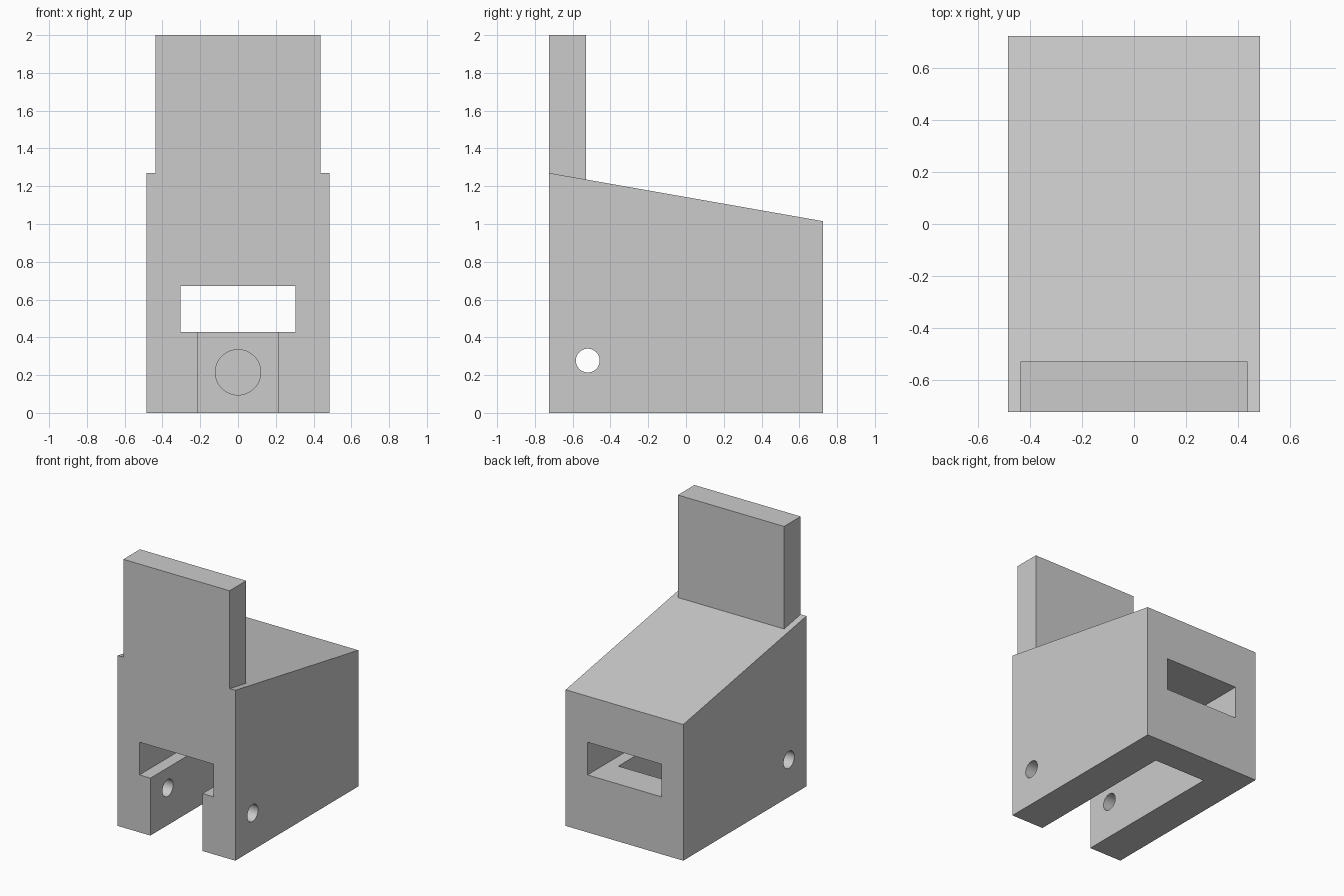
import bpy
import math
from mathutils import Matrix

cube = bpy.data.objects.get("Cube")
if cube:
    bpy.data.objects.remove(cube, do_unlink=True)

import bmesh

HALF_X, HALF_Y = 0.485, 0.725

grey = bpy.data.materials.new("plain grey")
grey.use_nodes = True
colour = (0.6, 0.6, 0.6, 1)
grey.diffuse_color = colour
grey.node_tree.nodes["Principled BSDF"].inputs["Base Color"].default_value = colour


def add_object(name, bm):
    bmesh.ops.recalc_face_normals(bm, faces=bm.faces)
    mesh = bpy.data.meshes.new(name)
    bm.to_mesh(mesh)
    bm.free()
    mesh.materials.append(grey)
    obj = bpy.data.objects.new(name, mesh)
    bpy.context.collection.objects.link(obj)
    return obj


def side_prism(name, profile, half_x):
    """Extrude a (y, z) outline across x."""
    bm = bmesh.new()
    face = bm.faces.new([bm.verts.new((-half_x, y, z)) for y, z in profile])
    extruded = bmesh.ops.extrude_face_region(bm, geom=[face])["geom"]
    verts = [v for v in extruded if isinstance(v, bmesh.types.BMVert)]
    bmesh.ops.translate(bm, verts=verts, vec=(2 * half_x, 0, 0))
    return add_object(name, bm)


def box(name, half_x, y0, y1, z0, z1):
    return side_prism(name, [(y0, z0), (y1, z0), (y1, z1), (y0, z1)], half_x)


def cylinder(name, radius, length, centre, axis):
    bm = bmesh.new()
    turn = Matrix.Rotation(math.pi / 2, 4, "Y" if axis == "x" else "X")
    bmesh.ops.create_cone(bm, cap_ends=True, segments=48, radius1=radius, radius2=radius,
                          depth=length, matrix=Matrix.Translation(centre) @ turn)
    return add_object(name, bm)


def combine(target, other, operation):
    mod = target.modifiers.new(other.name, "BOOLEAN")
    mod.operation = operation
    mod.solver = "EXACT"
    mod.object = other
    bpy.context.view_layer.objects.active = target
    bpy.ops.object.modifier_apply(modifier=mod.name)
    bpy.data.objects.remove(other, do_unlink=True)


# Block with sloping top
body = side_prism("body_with_upright_plate",
                  [(-HALF_Y, 0), (HALF_Y, 0), (HALF_Y, 1.015), (-HALF_Y, 1.27)], HALF_X)

# Upright plate flush with the front
combine(body, box("upright_plate", 0.438, -HALF_Y, -0.53, 1.0, 2.0), "UNION")

# Slot through front and back
combine(body, box("slot_cutter", 0.305, -1, 1, 0.428, 0.672), "DIFFERENCE")

# Channel open at the front and bottom
combine(body, box("channel_cutter", 0.215, -1, 0.49, -0.2, 0.5), "DIFFERENCE")

# Cross pin hole through both cheeks
combine(body, cylinder("pin_hole_cutter", 0.063, 2, (0, -0.52, 0.277), "x"), "DIFFERENCE")

# Round blind recess in the end wall of the channel
combine(body, cylinder("recess_cutter", 0.12, 0.24, (0, 0.49, 0.215), "y"), "DIFFERENCE")

# Keep edges sharp, round the holes
bpy.ops.object.select_all(action="DESELECT")
body.select_set(True)
bpy.context.view_layer.objects.active = body
bpy.ops.object.shade_smooth_by_angle(angle=math.radians(30))
